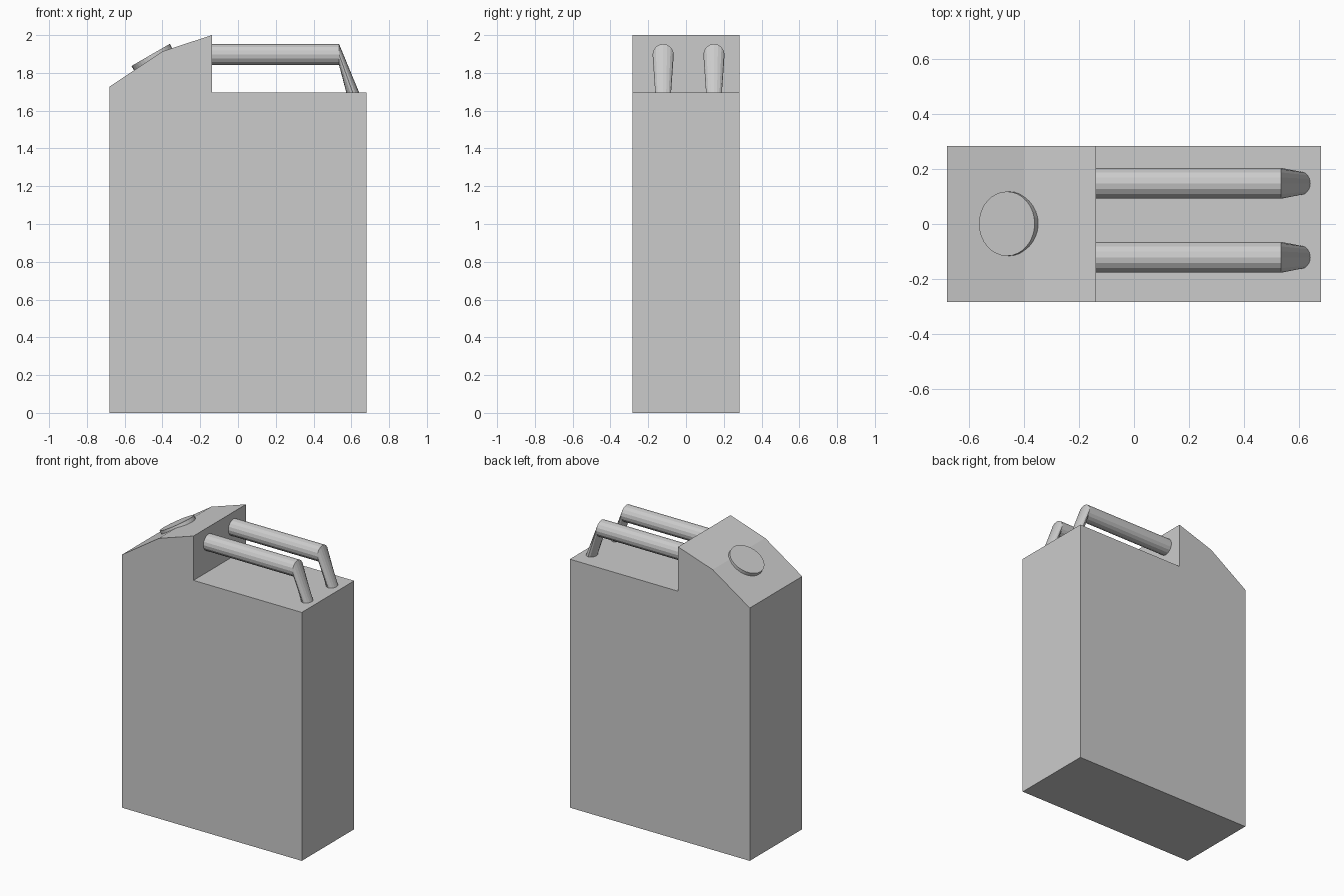
import bpy, bmesh, math
from mathutils import Matrix, Vector

if "Cube" in bpy.data.objects:
    bpy.data.objects.remove(bpy.data.objects["Cube"])


def finish(name, bm):
    bmesh.ops.recalc_face_normals(bm, faces=bm.faces)
    me = bpy.data.meshes.new(name)
    bm.to_mesh(me)
    bm.free()
    ob = bpy.data.objects.new(name, me)
    bpy.context.collection.objects.link(ob)
    return ob


# Can body: side profile extruded through the depth
profile = [(-0.68, 0), (0.68, 0), (0.68, 1.697), (-0.138, 1.697),
           (-0.138, 2.0), (-0.40, 1.914), (-0.68, 1.727)]
half_depth = 0.283
bm = bmesh.new()
side = bm.faces.new([bm.verts.new((x, -half_depth, z)) for x, z in profile])
ext = bmesh.ops.extrude_face_region(bm, geom=[side], use_keep_orig=True)
moved = [v for v in ext["geom"] if isinstance(v, bmesh.types.BMVert)]
bmesh.ops.translate(bm, verts=moved, vec=(0, 2 * half_depth, 0))
finish("can_body", bm)

# Filler cap: tilted disc on the sloped shoulder
bm = bmesh.new()
tilt = Matrix.Rotation(math.radians(-30), 4, 'Y')
thick = 0.035
centre = Vector((-0.4625, 0.001, 1.895)) - tilt @ Vector((0, 0, thick / 2))
bmesh.ops.create_cone(bm, cap_ends=True, segments=32, radius1=0.117,
                      radius2=0.117, depth=thick,
                      matrix=Matrix.Translation(centre) @ tilt)
finish("filler_cap", bm)


# Handle: rings (centre x, centre z, half width y, axis u = (ux, uz))
def handle(name, y, sides=16):
    rings = [(-0.138, 1.897, 0.056, 0, 0.056),
             (0.535, 1.897, 0.056, 0, 0.056),
             (0.607, 1.697, 0.042, 0.034, 0.0)]
    bm = bmesh.new()
    loops = []
    for cx, cz, w, ux, uz in rings:
        loop = []
        for i in range(sides):
            a = 2 * math.pi * i / sides
            c, s = math.cos(a), math.sin(a)
            loop.append(bm.verts.new((cx + ux * c, y + w * s, cz + uz * c)))
        loops.append(loop)
    for a, b in zip(loops, loops[1:]):
        for i in range(sides):
            j = (i + 1) % sides
            bm.faces.new((a[i], a[j], b[j], b[i]))
    bm.faces.new(loops[0])
    bm.faces.new(loops[-1])
    finish(name, bm)


handle("front_handle", -0.121)
handle("back_handle", 0.148)
